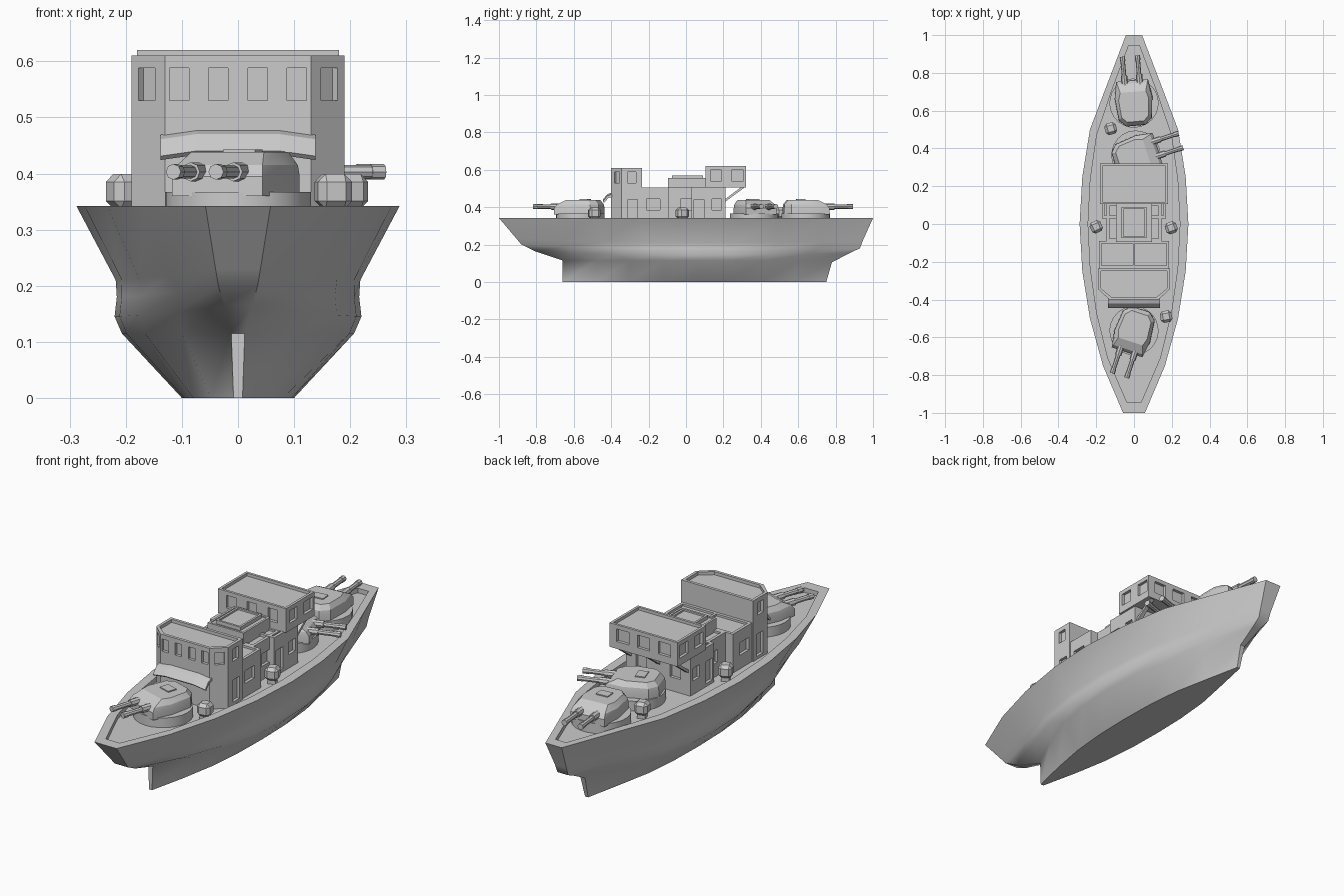
import bpy, bmesh, math
from mathutils import Matrix, Vector

if "Cube" in bpy.data.objects:
    bpy.data.objects.remove(bpy.data.objects["Cube"])

DECK = 0.32


def finish(bm, name, smooth=None):
    bmesh.ops.recalc_face_normals(bm, faces=bm.faces)
    me = bpy.data.meshes.new(name)
    bm.to_mesh(me)
    bm.free()
    ob = bpy.data.objects.new(name, me)
    bpy.context.collection.objects.link(ob)
    if smooth:
        bpy.ops.object.select_all(action='DESELECT')
        ob.select_set(True)
        bpy.context.view_layer.objects.active = ob
        bpy.ops.object.shade_smooth_by_angle(angle=math.radians(smooth))
    return ob


def loft(bm, rings, caps=(True, True)):
    vs = [[bm.verts.new(p) for p in r] for r in rings]
    n = len(vs[0])
    for a, b in zip(vs, vs[1:]):
        for i in range(n):
            j = (i + 1) % n
            bm.faces.new((a[i], a[j], b[j], b[i]))
    if caps[0]:
        bm.faces.new(vs[0][::-1])
    if caps[1]:
        bm.faces.new(vs[-1])


def box(bm, x0, x1, y0, y1, z0, z1):
    loft(bm, [[(x0, y0, z), (x1, y0, z), (x1, y1, z), (x0, y1, z)] for z in (z0, z1)])


def mirrored(half):
    return half + [(-x, y) for x, y in reversed(half)]


def block(name, plan, z0, z1, rim=0.014, drop=0.01):
    """Prism with a raised rim around a sunken roof."""
    cx = sum(p[0] for p in plan) / len(plan)
    y0, y1 = min(p[1] for p in plan), max(p[1] for p in plan)
    cy, hy = (y0 + y1) / 2, (y1 - y0) / 2
    hx = max(p[0] for p in plan) - cx
    inner = [(cx + (x - cx) * (1 - rim / hx), cy + (y - cy) * (1 - rim / hy)) for x, y in plan]
    bm = bmesh.new()
    loft(bm, [[(x, y, z) for x, y in pl] for pl, z in
              ((plan, z0), (plan, z1), (inner, z1), (inner, z1 - drop))])
    return finish(bm, name)


def rect(hx, y0, y1):
    return [(-hx, y0), (hx, y0), (hx, y1), (-hx, y1)]


def cut(ob, openings, depth=0.014):
    """Sink windows/doors: (x, y, outward angle, width, z0, z1)."""
    bm = bmesh.new()
    for x, y, ang, w, z0, z1 in openings:
        m = Matrix.Translation((x, y, (z0 + z1) / 2)) @ Matrix.Rotation(math.radians(ang), 4, 'Z')
        m = m @ Matrix.Diagonal((depth * 2, w, z1 - z0, 1))
        bmesh.ops.create_cube(bm, size=1, matrix=m)
    cutter = finish(bm, "opening_cutter")
    mod = ob.modifiers.new("openings", 'BOOLEAN')
    mod.object = cutter
    mod.solver = 'EXACT'
    bpy.ops.object.select_all(action='DESELECT')
    ob.select_set(True)
    bpy.context.view_layer.objects.active = ob
    bpy.ops.object.modifier_apply(modifier=mod.name)
    bpy.data.objects.remove(cutter)


def sides(hx, items):
    return [(s * hx, y, 0, w, z0, z1) for s in (1, -1) for y, w, z0, z1 in items]


# Hull: stacked waterlines (y bow, z bow, y stern, z stern, mid z, mid width, bow and stern width)
T = [-1, -.75, -.5, -.25, 0, .25, .5, .75, 1]
FULL = [0, .57, .81, .95, 1, .95, .81, .48, 0]
LOW = [0, .48, .80, .96, 1, .96, .80, .45, 0]


def waterline(yb, zb, ys, zs, zm, wm, wb, ws, shape=LOW):
    half = []
    for t, f in zip(T, shape):
        y = (yb + ys) / 2 + t * (ys - yb) / 2
        z = zm + ((zb if t < 0 else zs) - zm) * abs(t) ** 3
        w = wb if t == -1 else ws if t == 1 else wm * f
        half.append((w, y, z))
    return half + [(-x, y, z) for x, y, z in reversed(half)]


bm = bmesh.new()
loft(bm, [
    waterline(-.66, 0, .75, 0, 0, .10, .008, .008),
    waterline(-.66, .115, .78, .105, .115, .207, .012, .012),
    waterline(-.81, .165, .88, .157, .145, .22, .025, .02),
    waterline(-.88, .20, .93, .18, .18, .216, .035, .028),
    waterline(-.905, .23, .945, .22, .21, .218, .04, .03, FULL),
    waterline(-1, .342, 1, .342, .342, .288, .058, .043, FULL),
    waterline(-.945, .342, .945, .342, .342, .243, .037, .028, FULL),
    waterline(-.945, DECK, .945, DECK, DECK, .243, .037, .028, FULL)])
finish(bm, "hull", 45)

# Bridge tower with chamfered front corners
bridge = block("bridge_tower", mirrored([(.13, -.40), (.19, -.345), (.19, -.235)]), DECK, .61, .014, .015)
wz = (.53, .588)
ch = math.degrees(math.atan2(-.06, .055))
cut(bridge, [(x, -.40, 90, .035, *wz) for x in (-.105, -.035, .035, .105)]
    + [(.163, -.37, ch, .04, *wz), (-.163, -.37, 180 - ch, .04, *wz)]
    + sides(.19, [(-.29, .045, *wz), (-.285, .05, .335, .44)]))

# Curved awning over the front turret
bm = bmesh.new()
loft(bm, [[(x, y, z) for y, z in ((-.395, .478 - d), (-.42, .47 - d), (-.445, .44 - d),
                                  (-.438, .433 - d), (-.415, .458 - d), (-.395, .464 - d))]
          for x, d in ((-.138, .009), (-.075, 0), (.075, 0), (.138, .009))])
finish(bm, "bridge_awning")

# Deckhouse behind the bridge, narrow engine house, rear house
mid = block("forward_deckhouse", rect(.185, -.235, -.09), DECK, .505)
cut(mid, sides(.185, [(-.175, .07, .385, .445)]))
bm = bmesh.new()
box(bm, -.006, .006, -.225, -.10, .49, .505)
finish(bm, "roof_divider")
engine = block("engine_house", rect(.145, -.09, .11), DECK, .505)
cut(engine, sides(.145, [(.0, .06, .385, .445)]))
rear = block("rear_deckhouse", rect(.17, .03, .21), DECK, .507)
cut(rear, sides(.17, [(.07, .055, .335, .44), (.165, .05, .385, .445)])
    + [(x, .21, 90, .055, .385, .445) for x in (-.09, .09)])
upper = block("rear_control_room", rect(.18, .105, .32), .505, .62, .012, .014)
cut(upper, sides(.18, [(.16, .06, .54, .60), (.275, .065, .54, .60)])
    + [(x, .32, 90, .065, .54, .60) for x in (-.11, 0, .11)]
    + [(x, .105, 90, .05, .54, .60) for x in (-.11, 0, .11)])

# Skylight housing on the roof
block("skylight_base", rect(.095, -.095, .105), .48, .557, .01, .004)
block("skylight_top", rect(.065, -.075, .09), .54, .57, .01, .008)

# Diagonal braces under the overhang
bm = bmesh.new()
for x in (-.15, 0, .15):
    loft(bm, [[(x + d, y, z) for y, z in ((.205, .425), (.315, .507), (.295, .507), (.205, .44))]
              for d in (-.01, .01)])
finish(bm, "overhang_braces")


# Gun turrets, built facing +y then turned
def turret(name, x, y, heading):
    place = Matrix.Translation((x, y, 0)) @ Matrix.Rotation(math.radians(heading), 4, 'Z')
    bm = bmesh.new()
    bmesh.ops.create_cone(bm, cap_ends=True, segments=24, radius1=.13, radius2=.13, depth=.05,
                          matrix=Matrix.Translation((0, 0, .342)))
    finish(bm, name + "_base", 40).matrix_world = place
    bm = bmesh.new()
    low = mirrored([(.05, -.12), (.088, -.085), (.10, .03), (.085, .12)])
    top = mirrored([(.045, -.098), (.072, -.07), (.08, .02), (.068, .06)])
    loft(bm, [[(px, py, z) for px, py in pl] for pl, z in ((low, .36), (low, .395))]
         + [[(px * .97, py * .97, .415) for px, py in low[:3]]
            + [(.08, .105, .415), (-.08, .105, .415)]
            + [(px * .97, py * .97, .415) for px, py in low[5:]]]
         + [[(px, py, .438) for px, py in top]])
    finish(bm, name + "_house", 25).matrix_world = place
    bm = bmesh.new()
    box(bm, -.03, .03, -.05, -.005, .43, .443)
    finish(bm, name + "_hatch").matrix_world = place
    bm = bmesh.new()
    for s in (-.04, .04):
        for r, f0, f1 in ((.012, .06, .25), (.017, .06, .15), (.014, .225, .25)):
            m = Matrix.Translation((s, (f0 + f1) / 2, .403)) @ Matrix.Rotation(math.pi / 2, 4, 'X')
            bmesh.ops.create_cone(bm, cap_ends=True, segments=8, radius1=r, radius2=r,
                                  depth=f1 - f0, matrix=m)
    finish(bm, name + "_barrels").matrix_world = place


turret("front_turret", 0, -.565, 162)
turret("middle_turret", 0.01, .365, -72)
turret("rear_turret", 0, .64, 5)

# Deck ventilators: faceted heads on short stems
for i, (x, y, a) in enumerate(((-.2, -.015, 25), (.197, -.02, 20), (-.123, .505, 15), (.17, -.49, 10))):
    bm = bmesh.new()
    bmesh.ops.create_cube(bm, size=.062)
    bmesh.ops.bevel(bm, geom=bm.edges[:], offset=.014, segments=1, affect='EDGES')
    bmesh.ops.translate(bm, verts=bm.verts, vec=(0, 0, .368))
    box(bm, -.018, .018, -.018, .018, DECK - .002, .345)
    ob = finish(bm, "ventilator_%d" % (i + 1))
    ob.location = (x, y, 0)
    ob.rotation_euler.z = math.radians(a)
